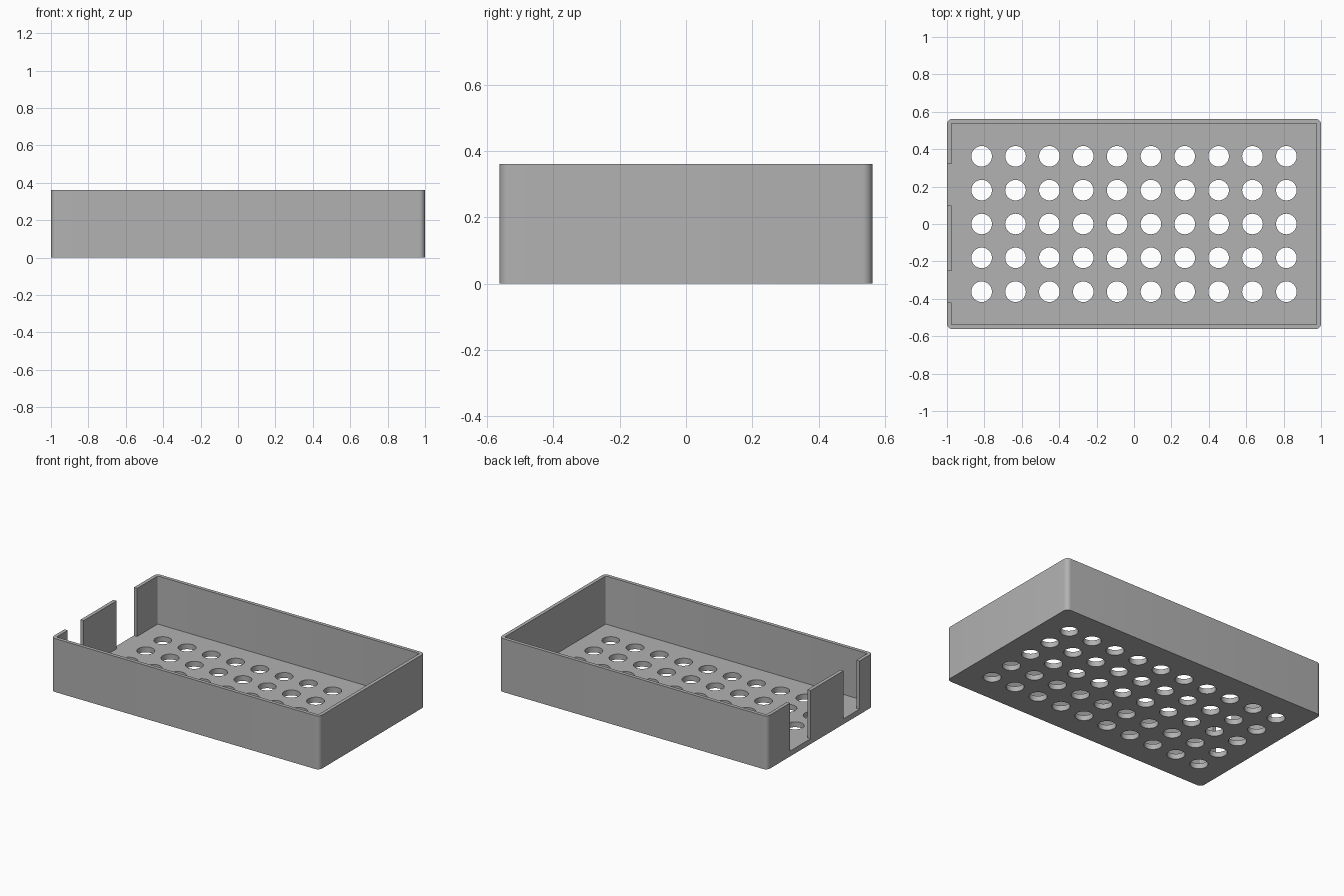
import bpy, bmesh
from math import radians, sin, cos, pi

if "Cube" in bpy.data.objects:
    bpy.data.objects.remove(bpy.data.objects["Cube"], do_unlink=True)

LENGTH, WIDTH, HEIGHT = 2.0, 1.125, 0.36
WALL, FLOOR = 0.024, 0.036
PITCH, HOLE_RADIUS = 0.181, 0.055

grey = bpy.data.materials.new("plain grey")
grey.use_nodes = True
grey.diffuse_color = (0.445, 0.445, 0.445, 1)
grey.node_tree.nodes["Principled BSDF"].inputs["Base Color"].default_value = grey.diffuse_color


def add_prism(bm, outline, z0, z1):
    """Extrude a flat outline between two heights."""
    face = bm.faces.new([bm.verts.new((x, y, z0)) for x, y in outline])
    top = bmesh.ops.extrude_face_region(bm, geom=[face])["geom"]
    for v in top:
        if isinstance(v, bmesh.types.BMVert):
            v.co.z = z1


def rounded_rect(x0, x1, y0, y1, r, steps=8):
    """Counter-clockwise rectangle with arc corners."""
    corners = [(x1 - r, y1 - r), (x0 + r, y1 - r), (x0 + r, y0 + r), (x1 - r, y0 + r)]
    return [(cx + r * cos((q + s / steps) * pi / 2), cy + r * sin((q + s / steps) * pi / 2))
            for q, (cx, cy) in enumerate(corners) for s in range(steps + 1)]


def circle(cx, cy, r, sides=40):
    return [(cx + r * cos(2 * pi * i / sides), cy + r * sin(2 * pi * i / sides)) for i in range(sides)]


def make_object(name, prisms):
    bm = bmesh.new()
    for outline, z0, z1 in prisms:
        add_prism(bm, outline, z0, z1)
    bmesh.ops.recalc_face_normals(bm, faces=bm.faces)
    mesh = bpy.data.meshes.new(name)
    bm.to_mesh(mesh)
    bm.free()
    mesh.materials.append(grey)
    obj = bpy.data.objects.new(name, mesh)
    bpy.context.collection.objects.link(obj)
    return obj


def cut(target, name, prisms):
    cutter = make_object(name, prisms)
    cutter.hide_render = True
    mod = target.modifiers.new(name, "BOOLEAN")
    mod.operation, mod.solver, mod.object = "DIFFERENCE", "EXACT", cutter
    bpy.context.view_layer.objects.active = target
    bpy.ops.object.modifier_apply(modifier=mod.name)
    bpy.data.objects.remove(cutter, do_unlink=True)


# Solid block with rounded upright corners
hx, hy = LENGTH / 2, WIDTH / 2
tray = make_object("tray", [(rounded_rect(-hx, hx, -hy, hy, 0.03), 0, HEIGHT)])

# Hollow interior
ix, iy = hx - WALL, hy - WALL
cut(tray, "cavity", [(rounded_rect(-ix, ix, -iy, iy, 0.006, 4), FLOOR, HEIGHT + 0.1)])

# Two open slots in the right end wall
cut(tray, "wall_slots", [
    ([(-hx - 0.1, y0), (-ix + 0.01, y0), (-ix + 0.01, y1), (-hx - 0.1, y1)], FLOOR, HEIGHT + 0.1)
    for y0, y1 in ((0.10, 0.32), (-0.42, -0.25))])

# Grid of drain holes through the floor
cut(tray, "floor_holes", [
    (circle((i - 4.5) * PITCH, (j - 2) * PITCH, HOLE_RADIUS), -0.1, FLOOR + 0.1)
    for i in range(10) for j in range(5)])

bpy.ops.object.select_all(action="DESELECT")
tray.select_set(True)
bpy.context.view_layer.objects.active = tray
bpy.ops.object.shade_smooth_by_angle(angle=radians(30))
